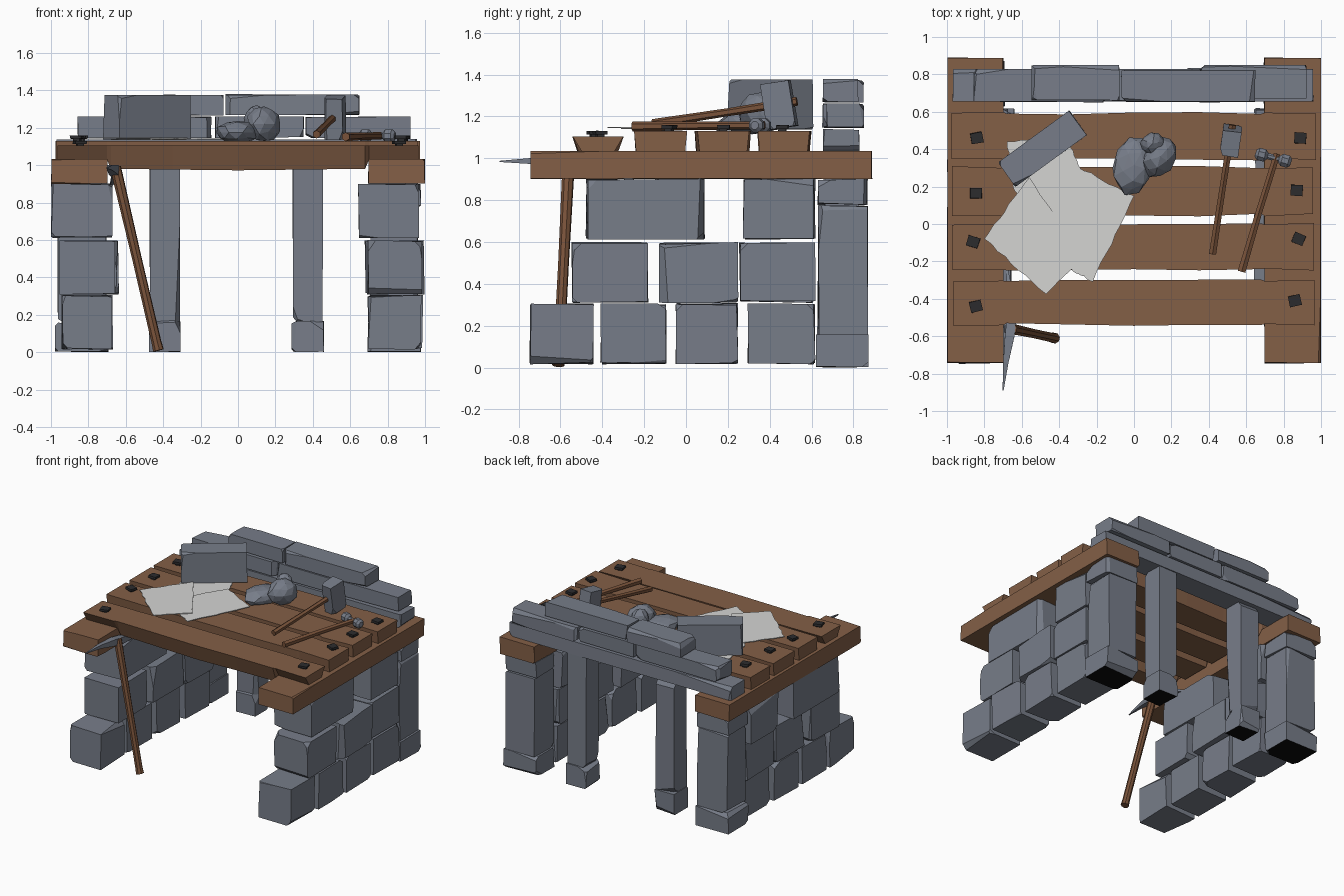
import bpy, bmesh, math, random
from mathutils import Vector, Matrix

if "Cube" in bpy.data.objects:
    bpy.data.objects.remove(bpy.data.objects["Cube"])

random.seed(7)


def material(name, rgb):
    m = bpy.data.materials.new(name)
    m.diffuse_color = (*rgb, 1)
    m.use_nodes = True
    m.node_tree.nodes["Principled BSDF"].inputs["Base Color"].default_value = m.diffuse_color
    return m


STONE = material("grey stone", (0.185, 0.205, 0.25))
WOOD = material("plank wood", (0.23, 0.115, 0.062))
HANDLE = material("handle wood", (0.19, 0.085, 0.042))
IRON = material("black iron", (0.025, 0.025, 0.027))
PAPER = material("pale paper", (0.66, 0.66, 0.65))
DARK = material("dark underside", (0.003, 0.003, 0.003))


def finish(name, bm, *mats):
    bmesh.ops.recalc_face_normals(bm, faces=bm.faces)
    me = bpy.data.meshes.new(name)
    bm.to_mesh(me)
    bm.free()
    for m in mats:
        me.materials.append(m)
    ob = bpy.data.objects.new(name, me)
    bpy.context.collection.objects.link(ob)
    return ob


def block(name, x, y, z, mat=STONE, jitter=0.012, chips=5, chip=0.035, rot=0, dark_base=False):
    """Rough hewn box: corners jittered inward, then edges and corners sliced off."""
    bm = bmesh.new()
    bmesh.ops.create_cube(bm, size=1)
    size = Vector((x[1] - x[0], y[1] - y[0], z[1] - z[0]))
    mid = Vector((x[1] + x[0], y[1] + y[0], z[1] + z[0])) / 2
    for v in bm.verts:
        v.co = Vector(v.co[i] * (size[i] - random.uniform(0, 2 * jitter)) for i in range(3))
    for _ in range(chips):
        s = [random.choice((-1, 1)) for _ in range(3)]
        w = [random.uniform(0.4, 1) for _ in range(3)]
        w[random.randrange(3)] *= random.choice((0.05, 0.15, 0.6))
        n = Vector(a * b for a, b in zip(s, w)).normalized()
        corner = Vector(s[i] * size[i] / 2 for i in range(3))
        bmesh.ops.bisect_plane(bm, geom=bm.verts[:] + bm.edges[:] + bm.faces[:], dist=1e-5,
                               plane_co=corner - n * random.uniform(0.4, 1) * chip,
                               plane_no=n, clear_outer=True)
        bmesh.ops.holes_fill(bm, edges=[e for e in bm.edges if e.is_boundary])
    bm.normal_update()
    if dark_base:
        for f in bm.faces:
            f.material_index = int(f.normal.z < -0.9)
    bm.transform(Matrix.Translation(mid) @ Matrix.Rotation(rot, 4, 'Z'))
    return finish(name, bm, mat, *([DARK] if dark_base else []))


def rod(name, pts, radii, sides, mat):
    """Faceted tapered rod through points."""
    bm = bmesh.new()
    pts = [Vector(p) for p in pts]
    rings = []
    for i, p in enumerate(pts):
        d = (pts[min(i + 1, len(pts) - 1)] - pts[max(i - 1, 0)]).normalized()
        q = d.to_track_quat('Z', 'Y')
        rings.append([bm.verts.new(p + q @ Vector((math.cos(a), math.sin(a), 0)) * radii[i])
                      for a in (2 * math.pi * (k + 0.5) / sides for k in range(sides))])
    for a, b in zip(rings, rings[1:]):
        for k in range(sides):
            bm.faces.new((a[k], a[(k + 1) % sides], b[(k + 1) % sides], b[k]))
    bm.faces.new(rings[0])
    bm.faces.new(rings[-1])
    return finish(name, bm, mat)


def rock(name, loc, scale, rot):
    bm = bmesh.new()
    bmesh.ops.create_icosphere(bm, subdivisions=2, radius=1)
    for v in bm.verts:
        v.co *= random.uniform(0.88, 1.04)
    bm.transform(Matrix.Translation(loc) @ Matrix.Rotation(rot, 4, 'Z') @ Matrix.Diagonal((*scale, 1)))
    return finish(name, bm, STONE)


# Side walls: three stepped courses of stone, ending in a back pillar
courses = [
    ((0.015, 0.308), [(-0.75, -0.44), (-0.41, -0.09), (-0.05, 0.25), (0.29, 0.62)], (-0.94, -0.67), (0.695, 0.98)),
    ((0.308, 0.60), [(-0.55, -0.18), (-0.13, 0.25), (0.25, 0.62)], (-0.96, -0.65), (0.69, 0.99)),
    ((0.61, 0.905), [(-0.48, 0.09), (0.27, 0.62)], (-1.0, -0.67), (0.64, 0.97)),
]
for side in (0, 1):
    label = ("left", "right")[side]
    for c, (z, ys, *xs) in enumerate(courses):
        for i, y in enumerate(ys):
            d = random.uniform(-0.015, 0.015) if i and c < 2 else 0
            block(f"{label}_wall_stone_{c}_{i}", (xs[side][0] + d, xs[side][1] + d), y, z)
    s = (-1, 1)[side]
    px = sorted((s * 0.70, s * 0.97))
    block(f"{label}_pillar_base", (px[0] - 0.01, px[1] + 0.01), (0.62, 0.875), (0, 0.16), dark_base=True, jitter=0.006)
    block(f"{label}_pillar_shaft", px, (0.625, 0.87), (0.15, 0.78))
    block(f"{label}_pillar_cap", (px[0] - 0.01, px[1] + 0.01), (0.625, 0.87), (0.775, 0.905))
    # Wooden bearer on top of the wall
    block(f"{label}_bearer", sorted((s * 0.695, s * 1.0)), (-0.745, 0.89), (0.90, 1.035), WOOD, 0.004, 4, 0.015)

# Slim back posts
for label, x in (("left", (-0.48, -0.305)), ("right", (0.285, 0.46))):
    block(f"{label}_post_base", x, (0.65, 0.835), (0, 0.17), dark_base=True, jitter=0.006)
    block(f"{label}_post_shaft", (x[0] + 0.006, x[1] - 0.004), (0.66, 0.825), (0.16, 1.04), jitter=0.005)

# Back ledge: three courses of long stones
for i, (x, y, z) in enumerate([
        ((-0.97, 0.96), (0.65, 0.83), (1.03, 1.14)),
        ((-0.86, -0.14), (0.65, 0.83), (1.145, 1.262)),
        ((-0.125, 0.355), (0.655, 0.83), (1.145, 1.262)),
        ((0.36, 0.925), (0.67, 0.85), (1.145, 1.262)),
        ((-0.55, -0.075), (0.66, 0.85), (1.265, 1.375)),
        ((-0.07, 0.65), (0.65, 0.825), (1.265, 1.38))]):
    block(f"back_ledge_stone_{i}", x, y, z, jitter=0.006, chips=6, chip=0.025)

# Table planks: deeper between the bearers, uneven long edges
xs = [-0.97, -0.70, -0.68, -0.35, 0, 0.35, 0.68, 0.70, 0.965]
for i, (y0, y1, top, taper) in enumerate([(-0.545, -0.295, 1.105, 0.045), (-0.25, 0.01, 1.13, 0.01),
                                          (0.04, 0.31, 1.13, 0.01), (0.34, 0.60, 1.13, 0.01)]):
    bm = bmesh.new()
    rings = []
    for x in xs:
        low = 1.03 if abs(x) > 0.69 else 0.985 - 0.012 * (1 - abs(x))
        a, b = y0 + random.uniform(0, 0.015), y1 - random.uniform(0, 0.015)
        x += random.uniform(-0.01, 0.01) if abs(x) > 0.9 else 0
        rings.append([bm.verts.new(p) for p in ((x, a, top), (x, b, top), (x, b - taper, low), (x, a + taper, low))])
    for a, b in zip(rings, rings[1:]):
        for k in range(4):
            bm.faces.new((a[k], a[(k + 1) % 4], b[(k + 1) % 4], b[k]))
    bm.faces.new(rings[0])
    bm.faces.new(rings[-1])
    finish(f"table_plank_{i}", bm, WOOD)

# Square iron nails
for i, (x, y) in enumerate([(-0.845, -0.44), (0.86, -0.41), (-0.86, -0.095), (0.88, -0.08),
                            (-0.845, 0.165), (0.87, 0.18), (-0.84, 0.46), (0.89, 0.46)]):
    top = 1.10 if i < 2 else 1.128
    r = random.uniform(-0.5, 0.3)
    block(f"nail_shank_{i}", (x - 0.018, x + 0.018), (y - 0.018, y + 0.018), (top - 0.01, top + 0.02), IRON, 0, 0, 0, r)
    block(f"nail_head_{i}", (x - 0.033, x + 0.033), (y - 0.03, y + 0.03), (top + 0.012, top + 0.032), IRON, 0.003, 0, 0, r)

# Paper sheets with ragged edges
for i, outline in enumerate([
        [(-0.68, 0.44), (-0.37, 0.48), (-0.275, 0.27), (-0.45, 0.0), (-0.64, 0.18)],
        [(-0.30, 0.305), (0.0, 0.15), (-0.22, -0.31), (-0.33, -0.25), (-0.47, 0.02)],
        [(-0.80, -0.08), (-0.47, -0.375), (-0.27, -0.18), (-0.56, 0.25)]]):
    bm = bmesh.new()
    z = 1.134 + 0.005 * i
    ring = []
    for p, q in zip(outline, outline[1:] + outline[:1]):
        for k in range(9):
            t, j = k / 9, (0.005 if k else 0)
            ring.append(bm.verts.new((p[0] + (q[0] - p[0]) * t + random.uniform(-j, j),
                                      p[1] + (q[1] - p[1]) * t + random.uniform(-j, j), z)))
    face = bm.faces.new(ring)
    up = bmesh.ops.extrude_face_region(bm, geom=[face])["geom"]
    bmesh.ops.translate(bm, vec=(0, 0, 0.005), verts=[g for g in up if isinstance(g, bmesh.types.BMVert)])
    finish(f"paper_sheet_{i}", bm, PAPER)

# Stone slab and loose rocks on the table
block("stone_slab", (-0.728, -0.252), (0.318, 0.488), (1.135, 1.378), jitter=0.006, chips=6, chip=0.02, rot=math.radians(36))
rock("large_rock", (0.0, 0.315, 1.175), (0.115, 0.165, 0.065), -0.3)
rock("upright_rock", (0.14, 0.36, 1.22), (0.09, 0.12, 0.10), -0.5)
rock("small_rock", (0.10, 0.43, 1.25), (0.07, 0.06, 0.075), 0.2)

# Mallet resting on its stone head
rod("mallet_handle", [(0.42, -0.16, 1.165), (0.475, 0.2, 1.22), (0.527, 0.53, 1.272)], (0.022, 0.019, 0.022), 6, HANDLE)
head = block("mallet_head", (-0.052, 0.052), (-0.07, 0.07), (-0.112, 0.112), jitter=0.004, chips=5, chip=0.02)
head.location, head.rotation_euler = (0.517, 0.445, 1.255), (math.radians(9), 0, math.radians(-8))

# Small hammer with a double-knob head
rod("hammer_handle", [(0.575, -0.255, 1.152), (0.67, 0.07, 1.156), (0.765, 0.375, 1.157)], (0.024, 0.02, 0.02), 6, HANDLE)
rod("hammer_head", [(0.65, 0.38, 1.157), (0.665, 0.375, 1.157), (0.70, 0.366, 1.157), (0.715, 0.363, 1.157),
                    (0.775, 0.347, 1.157), (0.79, 0.343, 1.157), (0.825, 0.333, 1.157), (0.84, 0.328, 1.157)],
    (0.02, 0.036, 0.036, 0.018, 0.018, 0.036, 0.036, 0.02), 8, STONE)

# Pickaxe leaning on the front edge
rod("pickaxe_handle", [(-0.425, -0.61, 0.01), (-0.435, -0.608, 0.05), (-0.54, -0.585, 0.5), (-0.655, -0.56, 0.99)],
    (0.03, 0.027, 0.026, 0.03), 8, HANDLE)
rod("pickaxe_head", [(-0.70, -0.89, 0.985), (-0.685, -0.74, 0.987), (-0.665, -0.60, 0.975), (-0.655, -0.52, 0.965),
                     (-0.66, -0.38, 0.94), (-0.68, -0.24, 0.89)],
    (0.004, 0.02, 0.036, 0.036, 0.022, 0.008), 4, STONE)
